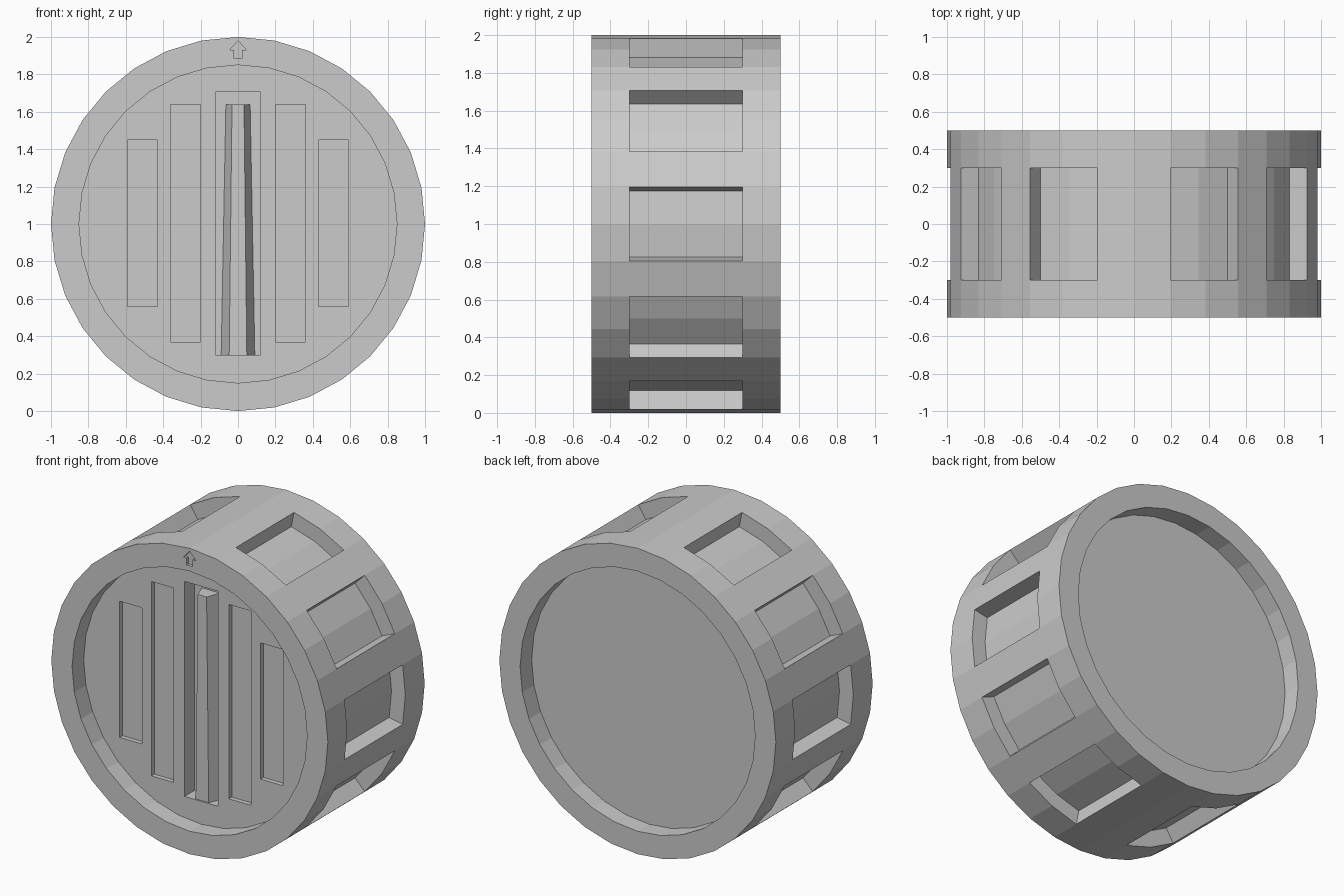
import bpy, bmesh
from math import sin, cos, pi

if "Cube" in bpy.data.objects:
    bpy.data.objects.remove(bpy.data.objects["Cube"])

N = 32


def pt(r, i, y):
    a = 2 * pi * i / N
    return (r * sin(a), y, 1 + r * cos(a))


def finish(bm, name):
    bmesh.ops.remove_doubles(bm, verts=bm.verts, dist=1e-5)
    bmesh.ops.recalc_face_normals(bm, faces=bm.faces)
    me = bpy.data.meshes.new(name)
    bm.to_mesh(me)
    bm.free()
    ob = bpy.data.objects.new(name, me)
    bpy.context.collection.objects.link(ob)
    return ob


def face(bm, pts):
    bm.faces.new([bm.verts.new(p) for p in pts])


def prism(bm, front, back, y0, y1):
    """Solid between two (x, z) outlines."""
    f = [bm.verts.new((x, y0, z)) for x, z in front]
    b = [bm.verts.new((x, y1, z)) for x, z in back]
    bm.faces.new(f)
    bm.faces.new(b[::-1])
    for i in range(len(f)):
        j = (i + 1) % len(f)
        bm.faces.new((f[i], b[i], b[j], f[j]))


def rect(x0, x1, z0, z1):
    return [(x0, z0), (x1, z0), (x1, z1), (x0, z1)]


# Segments that begin a two-facet grip pocket, mirrored left and right
starts = [1 + 3 * k for k in range(5)]
starts += [N - 2 - s for s in starts]
pockets = {s + k for s in starts for k in (0, 1)}

# Drum body with recessed ends and grip pockets
bm = bmesh.new()
outline = [(.85, -.38), (.85, -.5), (1, -.5), (1, -.3), (1, .3), (1, .5), (.85, .5), (.85, .38)]
for i in range(N):
    for (r0, y0), (r1, y1) in zip(outline, outline[1:]):
        if y0 == -.3 and i in pockets:
            face(bm, [pt(.9, i, y0), pt(.9, i + 1, y0), pt(.9, i + 1, y1), pt(.9, i, y1)])
            for y in (y0, y1):
                face(bm, [pt(1, i, y), pt(1, i + 1, y), pt(.9, i + 1, y), pt(.9, i, y)])
            j = i if i in starts else i + 1
            face(bm, [pt(1, j, y0), pt(1, j, y1), pt(.9, j, y1), pt(.9, j, y0)])
        else:
            face(bm, [pt(r0, i, y0), pt(r0, i + 1, y0), pt(r1, i + 1, y1), pt(r1, i, y1)])
for y in (-.38, .38):
    face(bm, [pt(.85, i, y) for i in range(N)])
body = finish(bm, "drum_body")

# Front slots and engraved arrow
bm = bmesh.new()
for s in (-1, 1):
    for c, z0, z1 in ((.51, .56, 1.45), (.28, .37, 1.64)):
        r = rect(s * c - .08, s * c + .08, z0, z1)
        prism(bm, r, r, -.45, -.35)
r = rect(-.12, .12, .3, 1.705)
prism(bm, r, r, -.45, -.28)
arrow = [(-.022, 1.885), (.022, 1.885), (.022, 1.93), (.045, 1.93),
         (0, 1.98), (-.045, 1.93), (-.022, 1.93)]
prism(bm, arrow, arrow, -.6, -.48)
cutter = finish(bm, "slot_cutter")
cutter.hide_render = True

mod = body.modifiers.new("slots", 'BOOLEAN')
mod.operation = 'DIFFERENCE'
mod.solver = 'EXACT'
mod.object = cutter
bpy.context.view_layer.objects.active = body
bpy.ops.object.modifier_apply(modifier=mod.name)
bpy.data.objects.remove(cutter)

# Tapered ridge standing in the centre slot
bm = bmesh.new()
prism(bm, [(-.047, .3), (.047, .3), (.032, 1.64), (-.032, 1.64)],
      [(-.09, .3), (.09, .3), (.065, 1.64), (-.065, 1.64)], -.37, -.28)
finish(bm, "centre_ridge")
